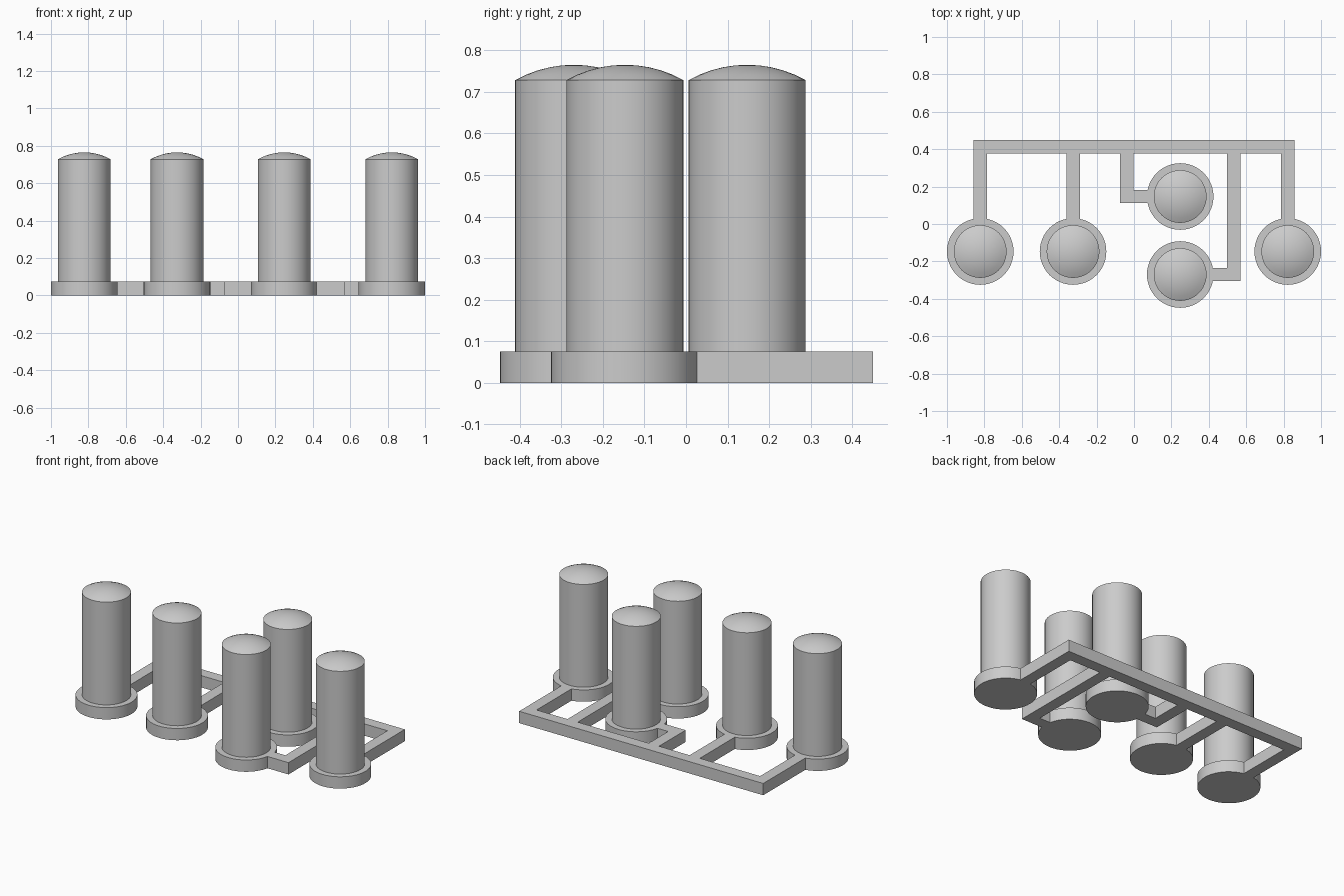
import bpy, bmesh, math

cube = bpy.data.objects.get("Cube")
if cube:
    bpy.data.objects.remove(cube, do_unlink=True)

grey = bpy.data.materials.new("plain_grey")
grey.use_nodes = True
grey.diffuse_color = (0.6, 0.6, 0.6, 1)
grey.node_tree.nodes["Principled BSDF"].inputs["Base Color"].default_value = (0.6, 0.6, 0.6, 1)

BASE_R, BASE_H = 0.178, 0.075
TANK_R, WALL_TOP, DOME_TOP = 0.141, 0.728, 0.765
HALF = 0.036          # half the width of a pipe
HEADER_Y = 0.414      # centre line of the header
REACH = 0.173         # pipes end just inside the base rim
SEGMENTS = 48


def finish(name, bm, smooth=False):
    bmesh.ops.recalc_face_normals(bm, faces=bm.faces)
    mesh = bpy.data.meshes.new(name)
    bm.to_mesh(mesh)
    bm.free()
    mesh.materials.append(grey)
    obj = bpy.data.objects.new(name, mesh)
    bpy.context.collection.objects.link(obj)
    if smooth:
        bpy.ops.object.select_all(action="DESELECT")
        obj.select_set(True)
        bpy.context.view_layer.objects.active = obj
        bpy.ops.object.shade_smooth_by_angle(angle=math.radians(14))
    return obj


def lathe(name, x, y, profile):
    """Spin a profile that starts and ends on the axis."""
    bm = bmesh.new()
    verts = [bm.verts.new((r, 0, z)) for r, z in profile]
    edges = [bm.edges.new(pair) for pair in zip(verts, verts[1:])]
    bmesh.ops.spin(bm, geom=verts + edges, cent=(0, 0, 0), axis=(0, 0, 1),
                   angle=math.tau, steps=SEGMENTS, use_merge=True)
    bmesh.ops.remove_doubles(bm, verts=bm.verts, dist=1e-5)
    bmesh.ops.translate(bm, verts=bm.verts, vec=(x, y, 0))
    return finish(name, bm, smooth=True)


def pipe(name, x0, x1, y0, y1):
    """Square channel resting on the ground."""
    bm = bmesh.new()
    bmesh.ops.create_cube(bm, size=1)
    for v in bm.verts:
        v.co = (x1 if v.co.x > 0 else x0, y1 if v.co.y > 0 else y0,
                BASE_H if v.co.z > 0 else 0)
    return finish(name, bm)


# Tank profile with a shallow spherical cap
rise = DOME_TOP - WALL_TOP
sphere_r = (TANK_R ** 2 + rise ** 2) / (2 * rise)
cap_angle = math.asin(TANK_R / sphere_r)
dome = [(sphere_r * math.sin(a), DOME_TOP - sphere_r * (1 - math.cos(a)))
        for a in (cap_angle * (1 - i / 5) for i in range(6))]
tank_profile = [(0, BASE_H), (TANK_R, BASE_H)] + dome
base_profile = [(0, 0), (BASE_R, 0), (BASE_R, BASE_H), (0, BASE_H)]

# Tanks: name, centre, and x of the side drop (None for a straight drop)
tanks = [
    ("right_outer", -0.822, -0.147, None),
    ("right_inner", -0.326, -0.147, None),
    ("middle_back", 0.247, 0.147, -0.039),
    ("middle_front", 0.247, -0.270, 0.533),
    ("left_outer", 0.822, -0.147, None),
]

# Header along the back
pipe("header_pipe", -0.822 - HALF, 0.822 + HALF, HEADER_Y - HALF, HEADER_Y + HALF)

for name, x, y, side in tanks:
    lathe(name + "_base", x, y, base_profile)
    lathe(name + "_tank", x, y, tank_profile)
    # Drop from the header, with an elbow where the drop stands to one side
    drop_x = x if side is None else side
    end = y + REACH if side is None else y - HALF
    pipe(name + "_drop_pipe", drop_x - HALF, drop_x + HALF, end, HEADER_Y - HALF)
    if side is not None:
        if side < x:
            span = (side + HALF, x - REACH)
        else:
            span = (x + REACH, side - HALF)
        pipe(name + "_elbow_pipe", *span, y - HALF, y + HALF)
